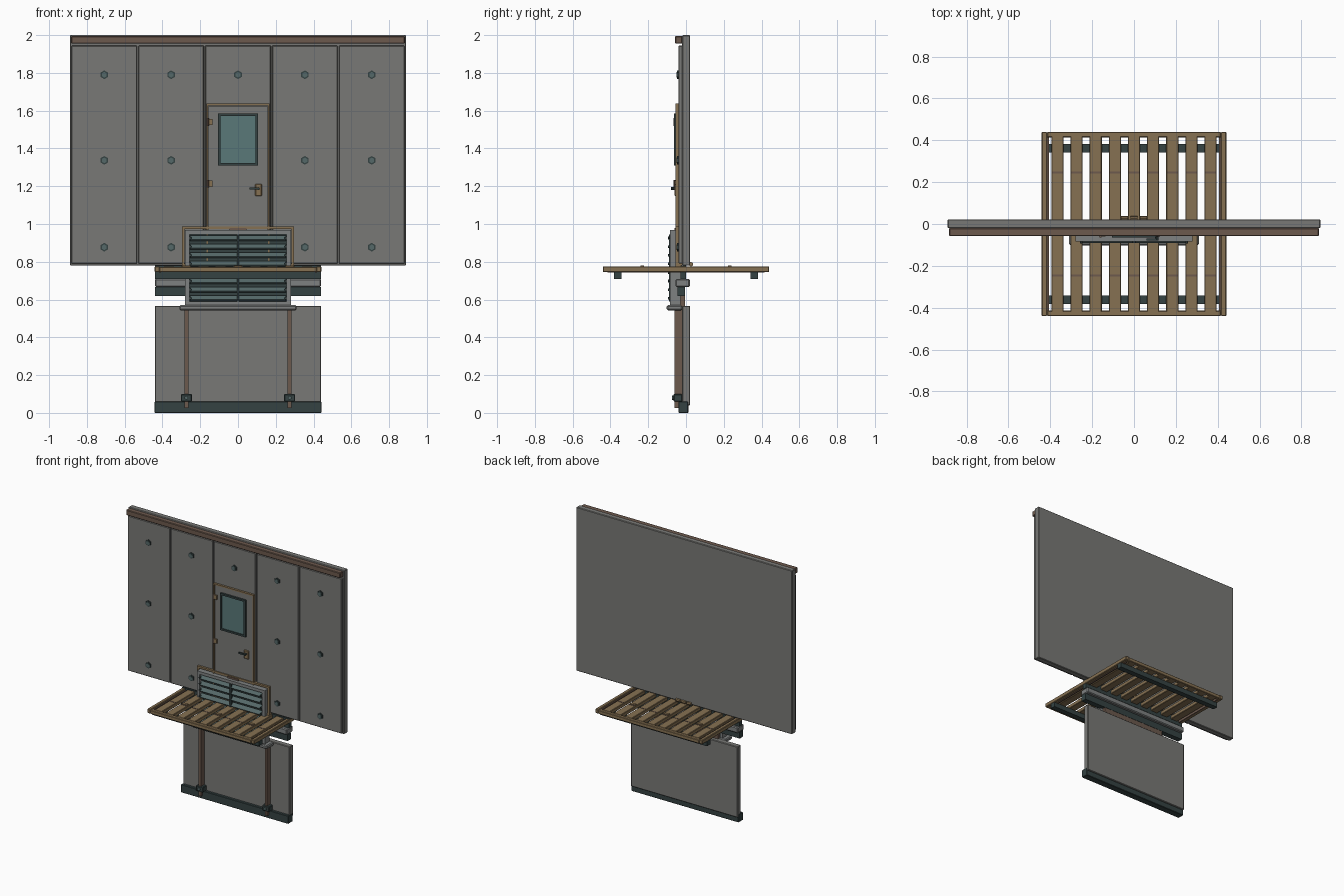
import bpy, math
from mathutils import Matrix

cube = bpy.data.objects.get("Cube")
if cube:
    bpy.data.objects.remove(cube, do_unlink=True)


def material(name, rgb):
    m = bpy.data.materials.new(name)
    m.use_nodes = True
    m.diffuse_color = (*rgb, 1)
    m.node_tree.nodes["Principled BSDF"].inputs["Base Color"].default_value = (*rgb, 1)
    return m


GREY = material("concrete grey", (0.19, 0.19, 0.18))
STEEL = material("light steel", (0.21, 0.22, 0.22))
TAN = material("tan wood", (0.24, 0.165, 0.085))
BROWN = material("brown metal", (0.15, 0.10, 0.075))
DARK = material("dark teal metal", (0.035, 0.055, 0.055))
TEAL = material("teal metal", (0.09, 0.14, 0.14))
GLASS = material("glass", (0.10, 0.19, 0.19))


def box(name, x, y, z, mat, bevel=0.0, tilt=0.0):
    """Box from (min, max) ranges, with an optional bevel and tilt about x."""
    bpy.ops.mesh.primitive_cube_add(size=1)
    o = bpy.context.object
    o.name = name
    o.data.transform(Matrix.Diagonal((x[1] - x[0], y[1] - y[0], z[1] - z[0], 1)))
    o.location = [(r[0] + r[1]) / 2 for r in (x, y, z)]
    o.rotation_euler.x = tilt
    o.data.materials.append(mat)
    if bevel:
        b = o.modifiers.new("Bevel", "BEVEL")
        b.width, b.segments = bevel, 1
    return o


def disc(name, loc, r, depth, mat, sides=6, axis="y"):
    bpy.ops.mesh.primitive_cylinder_add(vertices=sides, radius=r, depth=depth, location=loc)
    o = bpy.context.object
    o.name = name
    if axis == "y":
        o.rotation_euler.x = math.pi / 2
    elif axis == "x":
        o.rotation_euler.y = math.pi / 2
    o.data.materials.append(mat)
    return o


def frame(name, hx, z, w, y, mat):
    """Four-sided upright frame centred on x = 0."""
    for s, side in ((-1, "right"), (1, "left")):
        box(f"{name}_{side}", sorted((s * hx, s * (hx - w))), y, z, mat)
    inner = (-hx + w, hx - w)
    box(f"{name}_top", inner, y, (z[1] - w, z[1]), mat)
    box(f"{name}_bottom", inner, y, (z[0], z[0] + w), mat)


# Upper wall with five cladding panels and a top rail
box("upper_wall", (-0.89, 0.89), (-0.02, 0.022), (0.78, 2.0), GREY, 0.004)
box("top_rail", (-0.883, 0.883), (-0.058, -0.019), (1.955, 1.995), BROWN, 0.004)
pitch = 0.354
for i in range(-2, 3):
    cx = i * pitch
    box("wall_panel", (cx - 0.174, cx + 0.174), (-0.04, -0.018), (0.79, 1.945), GREY, 0.004)
    for z in (0.877, 1.337, 1.79):
        if i == 0 and z < 1.7:
            continue
        disc("bolt_washer", (cx, -0.042, z), 0.023, 0.01, DARK)
        disc("bolt_head", (cx, -0.046, z), 0.015, 0.01, TEAL)

# Door with window, hinges and handle
box("door_leaf", (-0.155, 0.155), (-0.05, -0.038), (0.79, 1.625), GREY)
frame("door_frame", 0.168, (0.79, 1.638), 0.01, (-0.056, -0.038), TAN)
frame("window_frame", 0.105, (1.31, 1.585), 0.013, (-0.064, -0.048), DARK)
box("window_glass", (-0.094, 0.094), (-0.056, -0.049), (1.32, 1.575), GLASS)
for z in (1.54, 1.213):
    box("hinge_leaf", (-0.163, -0.135), (-0.06, -0.048), (z - 0.016, z + 0.016), TAN)
    disc("hinge_pin", (-0.16, -0.058, z), 0.007, 0.04, BROWN, 8, "z")
box("handle_plate", (0.09, 0.127), (-0.06, -0.048), (1.148, 1.212), TAN, 0.004)
box("handle_lever", (0.06, 0.112), (-0.08, -0.07), (1.182, 1.193), DARK)
disc("handle_stem", (0.108, -0.065, 1.187), 0.008, 0.03, DARK, 8)

# Louvred vent with a tan surround
frame("vent_surround", 0.297, (0.775, 0.988), 0.014, (-0.056, -0.02), TAN)
box("vent_back", (-0.265, 0.265), (-0.056, -0.03), (0.57, 0.955), DARK)
frame("vent_frame", 0.28, (0.568, 0.967), 0.022, (-0.084, -0.03), STEEL)
for i in range(8):
    z = 0.607 + i * 0.0455
    box("vent_slat", (-0.254, 0.254), (-0.092, -0.06), (z - 0.005, z + 0.005), TEAL, 0, 0.75)
    for s in (-1, 1):
        disc("slat_pivot", (s * 0.252, -0.084, z), 0.007, 0.02, DARK, 6)
box("vent_rod", (-0.006, 0.006), (-0.09, -0.07), (0.59, 0.945), DARK)
box("vent_pull", (-0.045, 0.045), (-0.062, -0.05), (0.968, 0.98), BROWN)
box("vent_sill", (-0.31, 0.31), (-0.102, -0.02), (0.543, 0.57), STEEL, 0.006)

# Slatted platform
for s, side in ((-1, "right"), (1, "left")):
    box(f"platform_side_{side}", sorted((s * 0.442, s * 0.415)), (-0.44, 0.44), (0.745, 0.776), TAN, 0.004)
    box(f"platform_inner_rail_{side}", sorted((s * 0.417, s * 0.407)), (-0.415, 0.415), (0.742, 0.768), BROWN)
    end = "front" if s < 0 else "back"
    box(f"platform_end_{end}", (-0.415, 0.415), sorted((s * 0.44, s * 0.414)), (0.745, 0.772), TAN, 0.003)
    box(f"platform_bearer_{end}", (-0.44, 0.44), sorted((s * 0.382, s * 0.342)), (0.71, 0.746), DARK)
    for i in range(-4, 5):
        c = i * 0.0915
        box("slat_batten", (c - 0.026, c + 0.026), sorted((s * 0.25, s * 0.242)), (0.77, 0.776), BROWN)
        if i % 3 == 0:
            box("slat_clip", (c - 0.022, c + 0.022), sorted((s * 0.242, s * 0.222)), (0.77, 0.78), TAN)
for i in range(-4, 5):
    c = i * 0.0915
    box("platform_slat", (c - 0.029, c + 0.029), (-0.42, 0.42), (0.746, 0.774), TAN, 0.003)
for i in (-1, 0, 1):
    disc("platform_hinge", (i * 0.045, 0.026, 0.787), 0.012, 0.035, TAN, 8, "x")

# Beams between the platform and the lower wall
box("upper_beam", (-0.44, 0.44), (-0.055, 0.02), (0.667, 0.71), STEEL, 0.006)
box("lower_beam", (-0.44, 0.44), (-0.045, -0.004), (0.62, 0.667), DARK)
box("beam_spacer", (-0.44, 0.44), (-0.03, 0.0), (0.71, 0.78), DARK)
box("beam_hanger", (-0.26, 0.26), (-0.042, -0.006), (0.56, 0.625), BROWN)

# Lower wall, base rail and posts
box("lower_wall", (-0.44, 0.44), (-0.02, 0.022), (0.04, 0.567), GREY, 0.004)
box("base_rail", (-0.442, 0.442), (-0.04, 0.012), (0.0, 0.06), DARK, 0.003)
for s in (-1, 1):
    c = s * 0.273
    box("post", (c - 0.01, c + 0.01), (-0.06, -0.018), (0.025, 0.55), BROWN)
    box("post_bracket", (c - 0.029, c + 0.029), (-0.066, -0.02), (0.06, 0.1), DARK, 0.004)
    disc("bracket_bolt", (c, -0.068, 0.08), 0.011, 0.012, TEAL)
